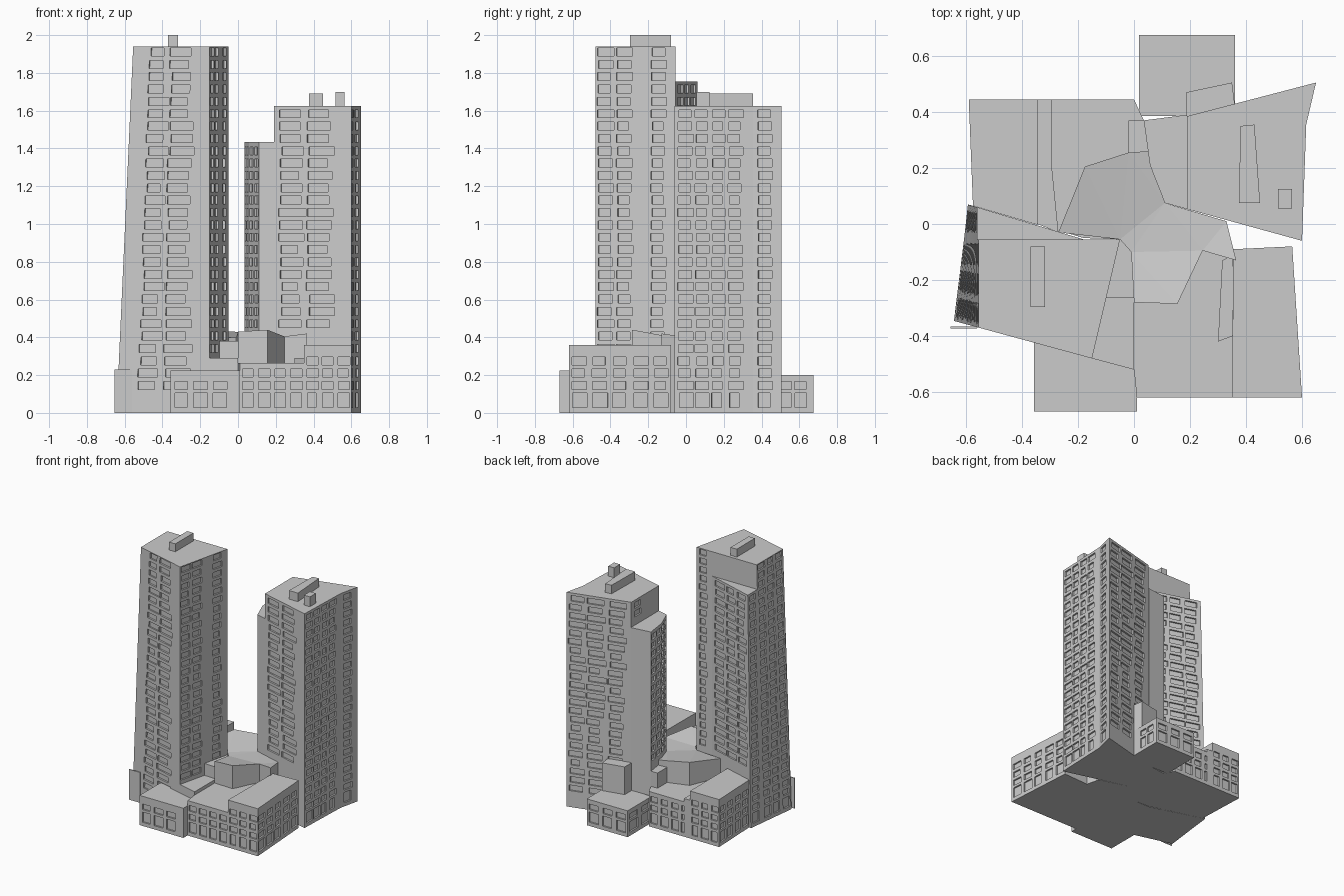
import bpy, bmesh, random
from mathutils import Vector

random.seed(4)
DEPTH = 0.012


def window_rows(lo, hi):
    # tall ground floor row, then evenly spaced storeys
    rows = [(0.028, 0.105)] + [(0.124 + 0.0654 * i, 0.166 + 0.0654 * i) for i in range(30)]
    return [r for r in rows if r[0] > lo and r[1] < hi - 0.008]


def add_wall(bm, a, b, c, d, cols=(), jitter=0.0, lo=0.0):
    """Wall quad (a, b bottom; c, d top right/left) with recessed windows."""
    def quad(*p):
        bm.faces.new([bm.verts.new(q) for q in p])
    if not cols:
        quad(a, b, c, d)
        return
    z0, z1 = a.z, d.z
    inward = -(b - a).cross(d - a).normalized() * DEPTH

    def at(u, z):
        t = (z - z0) / (z1 - z0)
        return a.lerp(d, t).lerp(b.lerp(c, t), u)

    def patch(u0, u1, v0, v1):
        quad(at(u0, v0), at(u1, v0), at(u1, v1), at(u0, v1))

    below = z0
    for v0, v1 in window_rows(max(lo, z0), z1):
        patch(0, 1, below, v0)
        left = 0
        for u0, u1 in cols:
            u0 = max(left + 0.02, u0 + random.uniform(-jitter, jitter) * 0.4)
            u1 = min(0.98, max(u0 + 0.04, u1 + random.uniform(-jitter, jitter)))
            patch(left, u0, v0, v1)
            rim = [at(u0, v0), at(u1, v0), at(u1, v1), at(u0, v1)]
            deep = [p + inward for p in rim]
            quad(*deep)
            for i in range(4):
                j = (i + 1) % 4
                quad(rim[i], rim[j], deep[j], deep[i])
            left = u1
        patch(left, 1, v0, v1)
        below = v1
    patch(0, 1, below, z1)


def prism(name, pts, top, walls=None, base=0.0, top_pts=None):
    """Extruded counter-clockwise footprint; walls maps edge index to window settings."""
    walls = walls or {}
    n = len(pts)
    tops = top if isinstance(top, (list, tuple)) else [top] * n
    lower = [Vector((x, y, base)) for x, y in pts]
    upper = [Vector((x, y, z)) for (x, y), z in zip(top_pts or pts, tops)]
    bm = bmesh.new()
    for i in range(n):
        j = (i + 1) % n
        add_wall(bm, lower[i], lower[j], upper[j], upper[i], *walls.get(i, ()))
    bm.faces.new([bm.verts.new(p) for p in upper])
    bm.faces.new([bm.verts.new(p) for p in reversed(lower)])
    bmesh.ops.remove_doubles(bm, verts=bm.verts, dist=1e-5)
    if len(set(tops)) > 1:
        bmesh.ops.triangulate(bm, faces=[f for f in bm.faces if len(f.verts) > 4])
    mesh = bpy.data.meshes.new(name)
    bm.to_mesh(mesh)
    bm.free()
    obj = bpy.data.objects.new(name, mesh)
    bpy.context.collection.objects.link(obj)
    return obj


def rect(x0, x1, y0, y1):
    return [(x0, y0), (x1, y0), (x1, y1), (x0, y1)]


def even(n, fill=0.66):
    return [((i + 0.5 - fill / 2) / n, (i + 0.5 + fill / 2) / n) for i in range(n)]


# Tall left tower with a leaning outer wall
prism("left_tower", [(-0.643, -0.346), (-0.15, -0.48), (-0.05, -0.055), (-0.607, -0.055)], 1.94,
      {0: ([(0.23, 0.44), (0.50, 0.76)], 0.05, 0.10),
       1: ([(0.03, 0.21), (0.27, 0.44), (0.70, 0.86)], 0.03, 0.28),
       2: ([(0.05, 0.15)], 0.02, 0.42),
       3: (even(3), 0.03)},
      top_pts=[(-0.555, -0.37), (-0.15, -0.48), (-0.05, -0.055), (-0.555, -0.055)])
prism("left_tower_back_wing", [(-0.607, -0.055), (-0.18, -0.055), (-0.593, 0.07)], 1.755,
      {1: ([(0.08, 0.34), (0.40, 0.64), (0.70, 0.90)], 0.04, 0.42), 2: ([(0.2, 0.75)], 0.05)},
      top_pts=[(-0.56, -0.055), (-0.18, -0.055), (-0.56, 0.06)])
prism("left_tower_roof_box", rect(-0.37, -0.318, -0.297, -0.08), 2.0, base=1.94)
prism("side_screen_wall", rect(-0.655, -0.56, -0.373, -0.366), 0.23)

# Right tower, folded side and lower wing
prism("right_tower", [(0.19, 0.053), (0.6, -0.06), (0.615, 0.355), (0.65, 0.505), (0.19, 0.385)], 1.625,
      {0: ([(0.08, 0.36), (0.44, 0.73)], 0.06, 0.42),
       1: ([(0.05, 0.22), (0.27, 0.42), (0.48, 0.62), (0.69, 0.85)], 0.03),
       2: ([(0.17, 0.64)], 0.05),
       3: ([(0.05, 0.25), (0.33, 0.56), (0.66, 0.88)], 0.06, 0.10),
       4: ([(0.12, 0.35)], 0.03, 1.45)})
prism("right_tower_wing", [(0.035, 0.37), (0.057, 0.21), (0.11, 0.075), (0.19, 0.053), (0.19, 0.39)], 1.435,
      {0: (even(2), 0.04, 0.42), 1: (even(2), 0.04, 0.42)})
prism("right_tower_roof_box", [(0.375, 0.075), (0.45, 0.075), (0.43, 0.355), (0.38, 0.35)], 1.69, base=1.625)
prism("right_tower_roof_vent", rect(0.515, 0.565, 0.055, 0.125), 1.7, base=1.625)
prism("rear_annex_box", [(0.185, 0.38), (0.36, 0.425), (0.35, 0.505), (0.185, 0.47)], 0.41)

# Low podium joining the towers
prism("podium", [(-0.15, -0.48), (0.0, -0.52), (0.01, -0.62), (0.35, -0.62), (0.355, -0.09), (0.33, 0.01),
                 (0.11, 0.075), (0.035, 0.37), (0.0, 0.445), (-0.345, 0.445), (-0.345, 0.0),
                 (-0.18, -0.05), (-0.05, -0.055)], 0.265,
      {2: (even(4), 0.015), 8: (even(4), 0.015)})
prism("podium_front_terrace", [(-0.15, -0.48), (0.0, -0.52), (0.0, -0.26), (-0.1, -0.26)], 0.29)
prism("podium_front_right_block", [(0.35, -0.62), (0.6, -0.62), (0.565, -0.08), (0.355, -0.09)], 0.36,
      {0: (even(3), 0.03), 1: (even(5), 0.02)})
prism("podium_front_right_step", [(0.3, -0.42), (0.352, -0.4), (0.354, -0.11), (0.315, -0.13)], 0.29)
prism("podium_back_left_block", [(-0.575, 0.065), (-0.345, -0.003), (-0.345, 0.445), (-0.59, 0.445)], 0.36,
      {2: (even(3), 0.03), 3: (even(4), 0.02)})
prism("podium_back_left_step", [(-0.345, 0.0), (-0.27, -0.03), (-0.295, 0.22), (-0.295, 0.445), (-0.345, 0.445)], 0.29)
prism("front_annex", rect(-0.357, 0.01, -0.67, -0.42), 0.225,
      {0: ([(0.07, 0.25), (0.34, 0.52), (0.62, 0.80)], 0.02), 1: ([(0.2, 0.5)], 0.02), 3: (even(2), 0.02)})
prism("rear_annex", rect(0.018, 0.36, 0.385, 0.675), 0.2,
      {1: ([(0.4, 0.6), (0.66, 0.88)], 0.02), 2: (even(3), 0.02), 3: (even(2), 0.02)})

# Central halls with sloping roofs
prism("front_hall", [(0.0, -0.28), (0.155, -0.285), (0.245, -0.095), (0.365, -0.13), (0.33, 0.01),
                     (0.11, 0.075), (-0.01, -0.1)],
      [0.43, 0.44, 0.405, 0.42, 0.40, 0.40, 0.40], base=0.2)
prism("back_hall", [(-0.01, -0.1), (0.11, 0.075), (0.05, 0.26), (-0.02, 0.255), (-0.175, 0.205),
                    (-0.27, -0.03), (-0.05, -0.055)],
      [0.40, 0.40, 0.42, 0.43, 0.44, 0.405, 0.40], base=0.2)
prism("front_link", [(-0.1, -0.262), (0.0, -0.265), (-0.01, -0.1), (-0.05, -0.055)], 0.38, base=0.2)
prism("back_link", [(-0.02, 0.255), (0.05, 0.26), (0.04, 0.37), (-0.02, 0.37)], 0.38, base=0.2)
